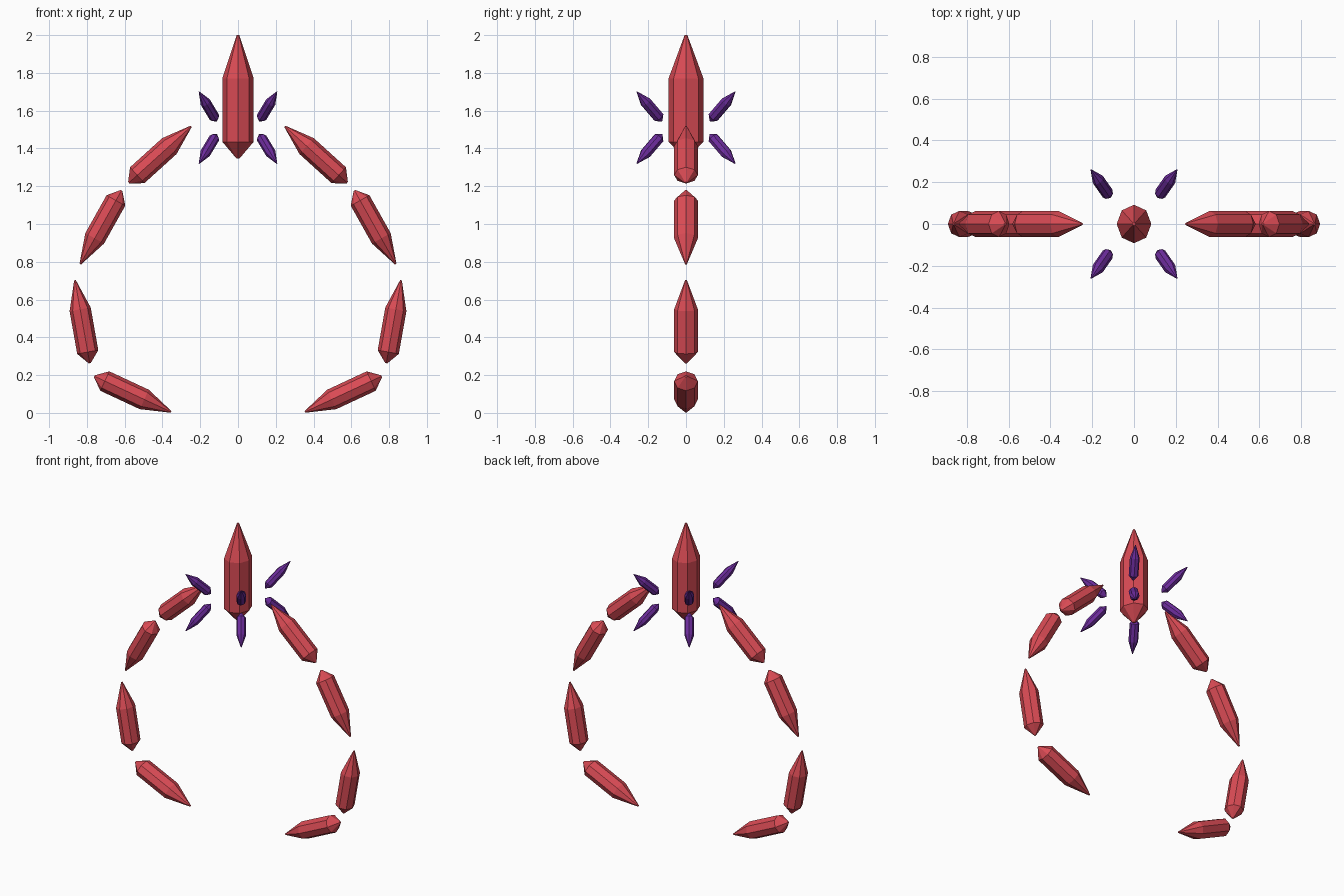
import bpy, bmesh, math
from mathutils import Vector

if "Cube" in bpy.data.objects:
    bpy.data.objects.remove(bpy.data.objects["Cube"])


def material(name, color):
    m = bpy.data.materials.new(name)
    m.diffuse_color = color
    m.use_nodes = True
    m.node_tree.nodes["Principled BSDF"].inputs["Base Color"].default_value = m.diffuse_color
    return m


RED = material("red_crystal", (0.70, 0.07, 0.09, 1))
PURPLE = material("purple_crystal", (0.15, 0.025, 0.33, 1))
SIDES = 8
# (fraction along length, fraction of radius): blunt end to sharp end
PROFILE = [(0.0, 0.10), (0.135, 1.0), (0.65, 1.0), (1.0, 0.08)]


def crystal(name, blunt, sharp, radius, mat):
    """Eight-sided crystal, slightly flattened, from its blunt end to its sharp end."""
    blunt, sharp = Vector(blunt), Vector(sharp)
    axis = (sharp - blunt).normalized()
    side = Vector((0, 1, 0)).cross(axis).normalized()
    wide = axis.cross(side)
    bm = bmesh.new()
    rings = []
    for t, f in PROFILE:
        c = blunt.lerp(sharp, t)
        ring = []
        for i in range(SIDES):
            a = 2 * math.pi * i / SIDES
            ring.append(bm.verts.new(c + f * radius * (0.9 * math.cos(a) * side + math.sin(a) * wide)))
        rings.append(ring)
    for lo, hi in zip(rings, rings[1:]):
        for i in range(SIDES):
            j = (i + 1) % SIDES
            bm.faces.new((lo[i], lo[j], hi[j], hi[i]))
    bm.faces.new(rings[0])
    bm.faces.new(rings[-1])
    bmesh.ops.recalc_face_normals(bm, faces=bm.faces)
    mesh = bpy.data.meshes.new(name)
    bm.to_mesh(mesh)
    bm.free()
    mesh.materials.append(mat)
    bpy.context.collection.objects.link(bpy.data.objects.new(name, mesh))


# Large centre crystal at the top
crystal("centre_crystal", (0, 0, 1.347), (0, 0, 2.0), 0.092, RED)

# Ring of crystals, mirrored left and right: (blunt x, z), (sharp x, z)
ring_parts = [
    ((0.578, 1.218), (0.248, 1.517)),
    ((0.617, 1.177), (0.835, 0.788)),
    ((0.785, 0.263), (0.863, 0.702)),
    ((0.760, 0.194), (0.354, 0.005)),
]
for s, label in ((1, "right"), (-1, "left")):
    for n, (b, t) in enumerate(ring_parts, 1):
        crystal(f"ring_crystal_{label}_{n}", (s * b[0], 0, b[1]), (s * t[0], 0, t[1]), 0.063, RED)

# Small shards radiating from the centre crystal in eight directions
for sx in (1, -1):
    for sy in (1, -1):
        for sz in (1, -1):
            crystal("small_shard",
                    (sx * 0.113, sy * 0.127, 1.51 + sz * 0.035),
                    (sx * 0.206, sy * 0.260, 1.51 + sz * 0.190), 0.031, PURPLE)
